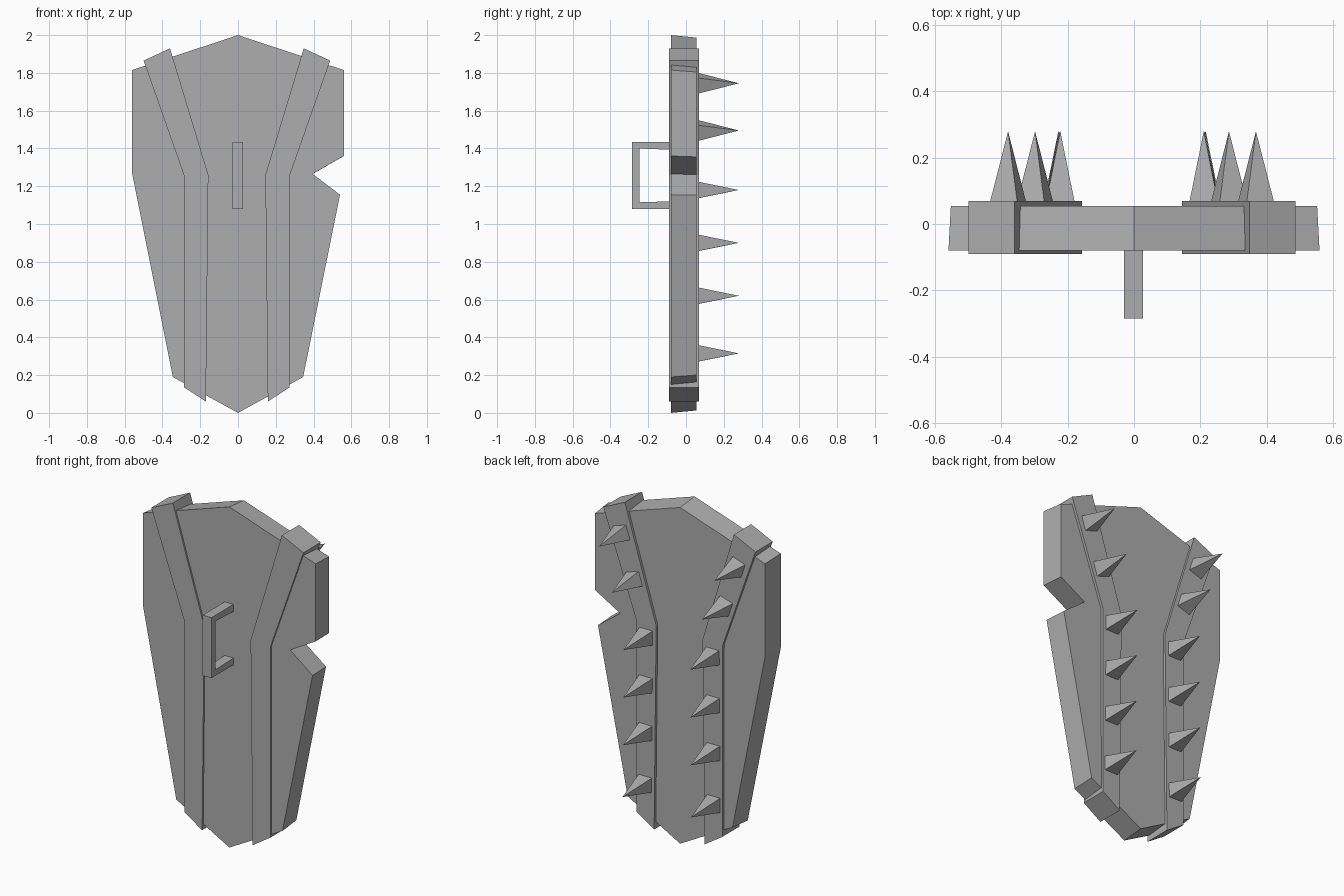
import bpy, bmesh, math
from mathutils import Matrix, Vector

cube = bpy.data.objects.get("Cube")
if cube:
    bpy.data.objects.remove(cube, do_unlink=True)

grey = bpy.data.materials.new("plain grey")
grey.use_nodes = True
colour = (0.42, 0.42, 0.42, 1)
grey.diffuse_color = colour
grey.node_tree.nodes["Principled BSDF"].inputs["Base Color"].default_value = colour


def finish(name, bm):
    bmesh.ops.recalc_face_normals(bm, faces=bm.faces)
    mesh = bpy.data.meshes.new(name)
    bm.to_mesh(mesh)
    bm.free()
    mesh.materials.append(grey)
    obj = bpy.data.objects.new(name, mesh)
    bpy.context.collection.objects.link(obj)
    return obj


def prism(name, near, far):
    """Solid between two matching outlines."""
    bm = bmesh.new()
    a = [bm.verts.new(p) for p in near]
    b = [bm.verts.new(p) for p in far]
    bm.faces.new(a)
    bm.faces.new(b)
    for i in range(len(a)):
        j = (i + 1) % len(a)
        bm.faces.new((a[i], a[j], b[j], b[i]))
    return finish(name, bm)


# Shield plate: notched outline, slightly smaller at the back
outline = [(0, 2), (-0.56, 1.815), (-0.56, 1.265), (-0.345, 0.19), (0, 0),
           (0.345, 0.19), (0.54, 1.155), (0.395, 1.265), (0.56, 1.36), (0.56, 1.815)]
TAPER = 0.987
prism("shield_plate",
      [(x, -0.08, z) for x, z in outline],
      [(x * TAPER, 0.055, 1 + (z - 1) * TAPER) for x, z in outline])

# Bent ribs with a row of square spikes on the back
rib = [(-0.5, 1.865), (-0.36, 1.93), (-0.157, 1.26), (-0.17, 0.06),
       (-0.285, 0.135), (-0.287, 1.26)]
path = [Vector((-0.43, 1.898)), Vector((-0.222, 1.26)), Vector((-0.23, 0.1))]
spike_heights = [1.745, 1.495, 1.18, 0.9, 0.62, 0.315]
SHIFT = -0.012


def side_x(x, side):
    return x if side == "right" else SHIFT - x


for side in ("right", "left"):
    prism(side + "_rib",
          [(side_x(x, side), -0.09, z) for x, z in rib],
          [(side_x(x, side), 0.07, z) for x, z in rib])
    for n, z in enumerate(spike_heights):
        top, low = path[:2] if z > path[1].y else path[1:]
        x = top.x + (low.x - top.x) * (top.y - z) / (top.y - low.y)
        lean = math.atan2(low.x - top.x, top.y - low.y)
        if side == "left":
            lean = -lean
        bm = bmesh.new()
        bmesh.ops.create_cone(bm, cap_ends=True, segments=4, radius1=0.06,
                              radius2=0, depth=0.21)
        bmesh.ops.remove_doubles(bm, verts=bm.verts, dist=0.0001)
        # square the base, point it backward, then follow the rib
        base = max(v.co.x for v in bm.verts)
        turn = 0 if sum(abs(v.co.x - base) < 0.001 for v in bm.verts) > 1 else math.pi / 4
        bm.transform(Matrix.Translation((side_x(x, side), 0.175, z))
                     @ Matrix.Rotation(-lean, 4, "Y")
                     @ Matrix.Rotation(-math.pi / 2, 4, "X")
                     @ Matrix.Rotation(turn, 4, "Z"))
        finish(f"{side}_spike_{n + 1}", bm)

# Squared grip on the front
grip = [(-0.08, 1.435), (-0.285, 1.435), (-0.285, 1.08), (-0.08, 1.08),
        (-0.08, 1.12), (-0.247, 1.115), (-0.247, 1.4), (-0.08, 1.393)]
prism("grip_handle",
      [(-0.03, y, z) for y, z in grip],
      [(0.027, y, z) for y, z in grip])
